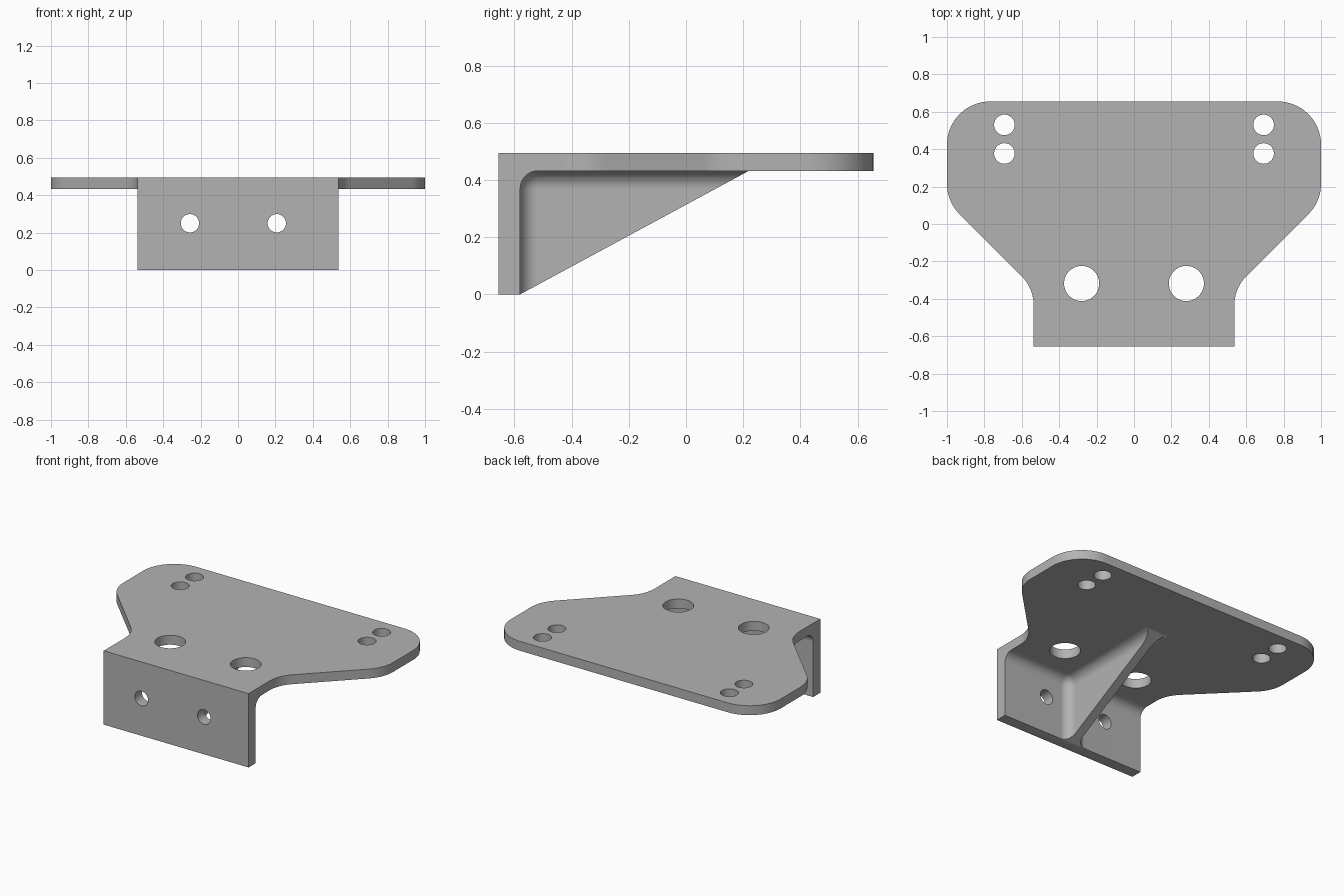
import bpy, bmesh, math
from mathutils import Vector, Matrix

cube = bpy.data.objects.get("Cube")
if cube:
    bpy.data.objects.remove(cube, do_unlink=True)

TOP, UNDER = 0.495, 0.432      # plate faces
FRONT, INNER = -0.655, -0.58   # wall faces
FILLET = 0.063
RIB = 0.06                     # rib thickness

grey = bpy.data.materials.new("plain grey")
grey.use_nodes = True
colour = (0.45, 0.45, 0.45, 1)
grey.diffuse_color = colour
grey.node_tree.nodes["Principled BSDF"].inputs["Base Color"].default_value = colour


def make(name, bm):
    bmesh.ops.recalc_face_normals(bm, faces=bm.faces[:])
    mesh = bpy.data.meshes.new(name)
    bm.to_mesh(mesh)
    bm.free()
    obj = bpy.data.objects.new(name, mesh)
    bpy.context.scene.collection.objects.link(obj)
    mesh.materials.append(grey)
    return obj


def prism(name, points, offset):
    """Closed solid swept from a flat outline."""
    bm = bmesh.new()
    base = [bm.verts.new(p) for p in points]
    far = [bm.verts.new(Vector(p) + Vector(offset)) for p in points]
    bm.faces.new(base)
    bm.faces.new(far)
    for i in range(len(base)):
        bm.faces.new((base[i - 1], base[i], far[i], far[i - 1]))
    return make(name, bm)


def rounded(prev, corner, nxt, radius, steps=12):
    """Points of an arc that rounds one corner of an outline."""
    a, c, b = Vector(prev), Vector(corner), Vector(nxt)
    u, w = (a - c).normalized(), (b - c).normalized()
    half = u.angle(w) / 2
    centre = c + (u + w).normalized() * radius / math.sin(half)
    start = c + u * radius / math.tan(half) - centre
    end = c + w * radius / math.tan(half) - centre
    return [centre + start.lerp(end, i / steps).normalized() * radius
            for i in range(steps + 1)]


def drill(x, y, z, radius, axis):
    bm = bmesh.new()
    turn = Matrix.Rotation(math.pi / 2, 4, 'X') if axis == 'Y' else Matrix()
    bmesh.ops.create_cone(bm, cap_ends=True, segments=40, radius1=radius, radius2=radius,
                          depth=0.3, matrix=Matrix.Translation((x, y, z)) @ turn)
    return make("hole_cutter", bm)


def pocket(side):
    """Rounded block that leaves the fillets around the rib."""
    size = Vector((1.3, 1.6, 0.8))
    centre = Vector((side * (RIB + size.x) / 2, INNER + size.y / 2, UNDER - size.z / 2))
    bm = bmesh.new()
    bmesh.ops.create_cube(bm, size=1, matrix=Matrix.Translation(centre) @ Matrix.Diagonal(size).to_4x4())
    bmesh.ops.bevel(bm, geom=bm.edges[:], offset=FILLET, segments=8,
                    profile=0.5, affect='EDGES')
    return make("pocket_cutter", bm)


# Plate outline, right half, then mirrored
path = [(0.537, FRONT), (0.537, -0.343), (1, 0.12), (1, 0.655), (0, 0.655)]
radii = [0.215, 0.23, 0.23]
half = [Vector(path[0])]
for i, r in enumerate(radii):
    half += rounded(path[i], path[i + 1], path[i + 2], r)
outline = half + [Vector((-p.x, p.y)) for p in reversed(half)]
bracket = prism("bracket", [(p.x, p.y, 0) for p in outline], (0, 0, TOP))

# Space below the plate and behind the sloping rib edge
slope = [(INNER, 0), (0.22, UNDER), (1, UNDER), (1, -0.2), (INNER, -0.2)]
cutters = [prism("slope_cutter", [(-1.2, y, z) for y, z in slope], (2.4, 0, 0))]

# Pockets and screw holes
for s in (-1, 1):
    cutters.append(pocket(s))
    cutters.append(drill(s * 0.28, -0.318, TOP, 0.094, 'Z'))
    for y in (0.377, 0.53):
        cutters.append(drill(s * 0.693, y, TOP, 0.055, 'Z'))
for x in (-0.257, 0.207):
    cutters.append(drill(x, FRONT, 0.25, 0.049, 'Y'))

bpy.ops.object.select_all(action='DESELECT')
bpy.context.view_layer.objects.active = bracket
bracket.select_set(True)
for cutter in cutters:
    mod = bracket.modifiers.new("cut", 'BOOLEAN')
    mod.operation, mod.solver, mod.object = 'DIFFERENCE', 'EXACT', cutter
    bpy.ops.object.modifier_apply(modifier=mod.name)
    bpy.data.objects.remove(cutter, do_unlink=True)

# Smooth fillets, crisp edges
bpy.ops.object.shade_smooth_by_angle(angle=math.radians(30))
bracket.modifiers.new("flat_faces", 'WEIGHTED_NORMAL').keep_sharp = True
